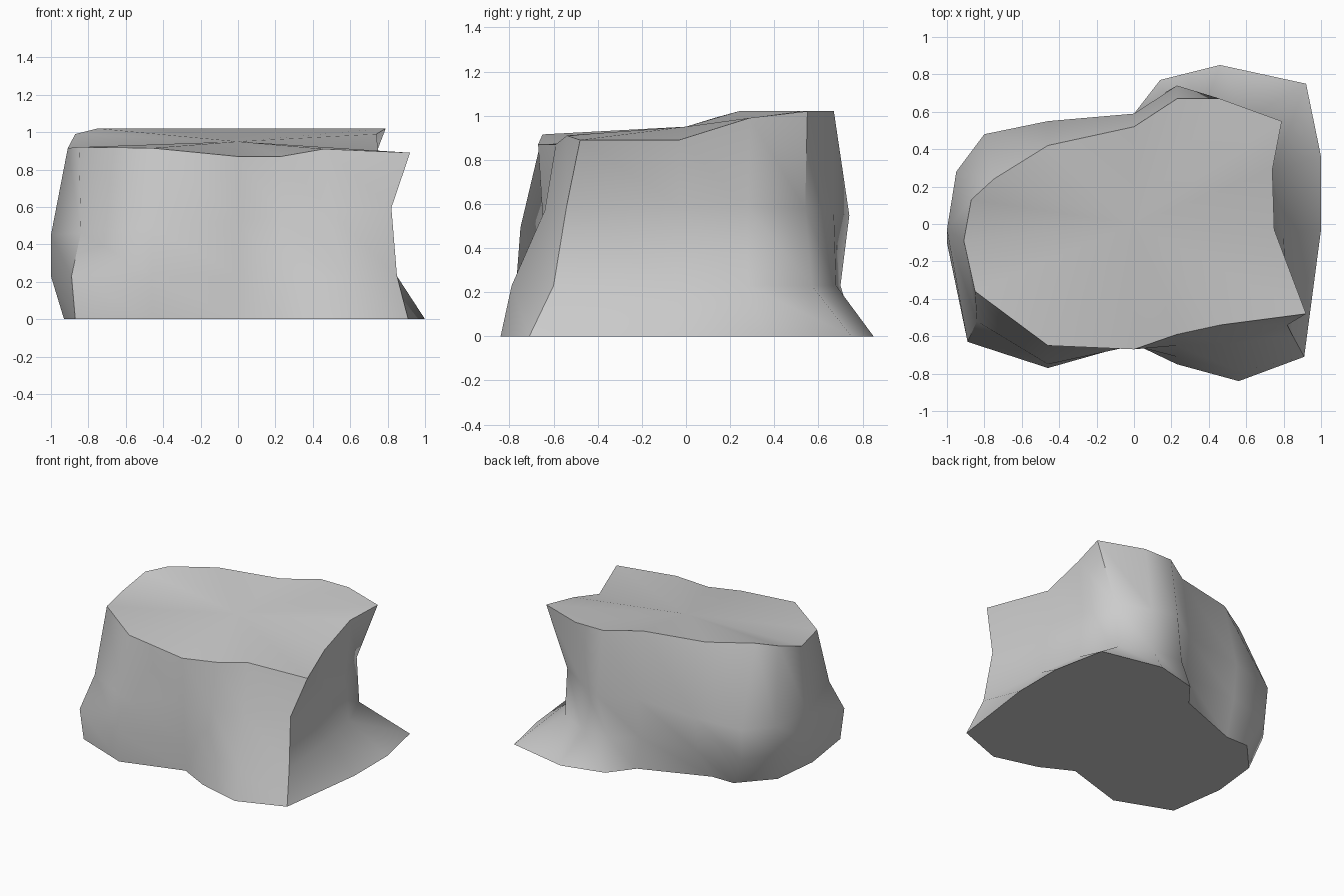
import bpy, bmesh, math

if "Cube" in bpy.data.objects:
    bpy.data.objects.remove(bpy.data.objects["Cube"])

# Four outlines with matching corners, clockwise from the front left
BASE = [(-.46, -.77), (-.87, -.61), (-.93, -.19), (-.89, .17),
        (-.68, .40), (-.50, .40), (0, .59), (.14, .77),
        (.46, .85), (.92, .75), (1, .36), (1, -.03),
        (.91, -.71), (.56, -.84), (.23, -.75), (0, -.63)]
LOW = [(-.46, -.77), (-.89, -.63), (-1, -.10), (-.95, .25),
       (-.79, .46), (-.46, .52), (0, .56), (.16, .70),
       (.40, .68), (.62, .57), (.74, .28), (.80, -.05),
       (.85, -.60), (.56, -.79), (.23, -.71), (0, -.64)]
MID = [(-.46, -.75), (-.84, -.52), (-1, -.03), (-.95, .28),
       (-.80, .48), (-.46, .55), (0, .59), (.23, .74),
       (.40, .67), (.62, .54), (.70, .28), (.74, -.03),
       (.82, -.54), (.50, -.64), (.23, -.65), (0, -.65)]
TOP = [(-.46, -.65), (-.85, -.36), (-.91, -.09), (-.87, .13),
       (-.75, .24), (-.46, .42), (0, .52), (.23, .67),
       (.46, .67), (.79, .55), (.74, .29), (.75, -.03),
       (.92, -.48), (.46, -.54), (.23, -.59), (0, -.67)]
RIM = [.915, .92, .915, .99, 1.02, 1.02, 1.02, 1.02,
       1.02, 1.02, .99, .89, .89, .91, .87, .87]

bm = bmesh.new()


def ring(outline, height):
    return [bm.verts.new((x, y, height(i, x))) for i, (x, y) in enumerate(outline)]


rings = [ring(BASE, lambda i, x: 0),
         ring(LOW, lambda i, x: .23),
         ring(MID, lambda i, x: .53 + .08 * x),
         ring(TOP, lambda i, x: RIM[i])]

# Side walls
n = len(BASE)
for lower, upper in zip(rings, rings[1:]):
    for i in range(n):
        j = (i + 1) % n
        bm.faces.new((lower[i], lower[j], upper[j], upper[i]))

# Flat underside and gently sloping top fanned around its centre
bm.faces.new(rings[0])
centre = bm.verts.new((0, 0, .95))
for i in range(n):
    bm.faces.new((rings[3][i], rings[3][(i + 1) % n], centre))
bmesh.ops.recalc_face_normals(bm, faces=bm.faces)

# Rock object
mesh = bpy.data.meshes.new("rock")
bm.to_mesh(mesh)
bm.free()
rock = bpy.data.objects.new("rock", mesh)
bpy.context.collection.objects.link(rock)
bpy.context.view_layer.objects.active = rock
rock.select_set(True)
bpy.ops.object.shade_smooth_by_angle(angle=math.radians(45))
